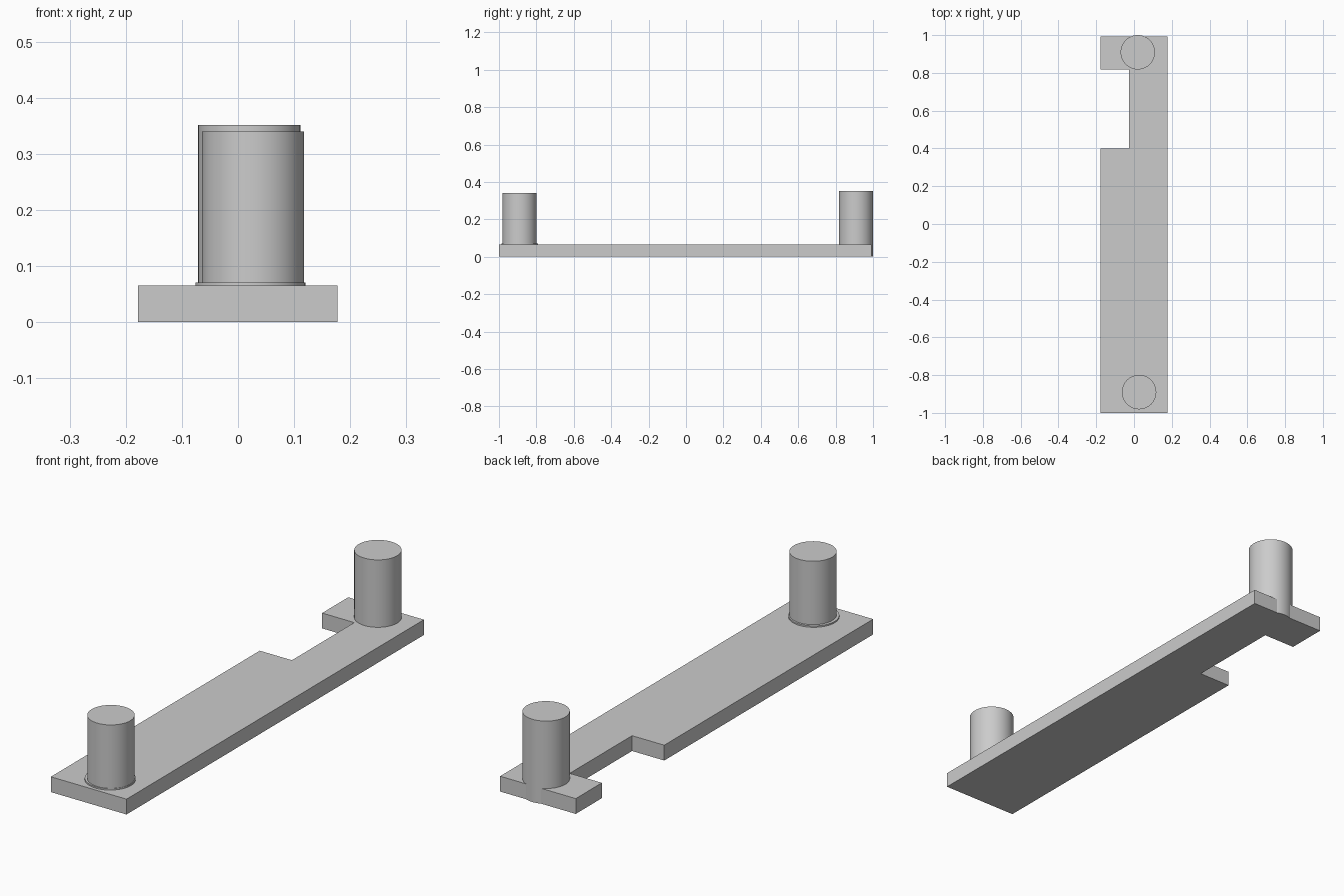
import bpy
import bmesh
import math

cube = bpy.data.objects.get("Cube")
if cube:
    bpy.data.objects.remove(cube, do_unlink=True)

grey = bpy.data.materials.new("plain grey")
grey.use_nodes = True
grey.diffuse_color = (0.6, 0.6, 0.6, 1)
grey.node_tree.nodes["Principled BSDF"].inputs["Base Color"].default_value = (0.6, 0.6, 0.6, 1)


def extruded_plate(name, outline, height):
    """Extrude a flat outline upward from the ground."""
    bm = bmesh.new()
    base = bm.faces.new([bm.verts.new((x, y, 0)) for x, y in outline])
    new = bmesh.ops.extrude_face_region(bm, geom=[base], use_keep_orig=True)["geom"]
    top = [v for v in new if isinstance(v, bmesh.types.BMVert)]
    bmesh.ops.translate(bm, verts=top, vec=(0, 0, height))
    bmesh.ops.recalc_face_normals(bm, faces=bm.faces)
    mesh = bpy.data.meshes.new(name)
    bm.to_mesh(mesh)
    bm.free()
    obj = bpy.data.objects.new(name, mesh)
    bpy.context.collection.objects.link(obj)
    obj.data.materials.append(grey)
    return obj


def cylinder(name, x, y, radius, bottom, top):
    """Upright round part with smooth sides and sharp rims."""
    bpy.ops.mesh.primitive_cylinder_add(
        vertices=64, radius=radius, depth=top - bottom,
        location=(x, y, (bottom + top) / 2))
    obj = bpy.context.object
    obj.name = name
    obj.data.materials.append(grey)
    bpy.ops.object.shade_smooth_by_angle(angle=math.radians(30))
    return obj


# Base plate with a rectangular notch in its right edge
left, right, notch = 0.177, -0.178, -0.027
front, back = -1.0, 0.993
extruded_plate("base_plate", [
    (right, front), (left, front), (left, back), (right, back),
    (right, 0.818), (notch, 0.818), (notch, 0.4), (right, 0.4)], 0.065)

# Front post standing on a thin collar
cylinder("front_collar", 0.022, -0.888, 0.098, 0.0, 0.071)
cylinder("front_post", 0.027, -0.89, 0.091, 0.03, 0.34)

# Rear post, running through the plate and just past its back edge
cylinder("rear_post", 0.02, 0.909, 0.091, 0.0, 0.351)
